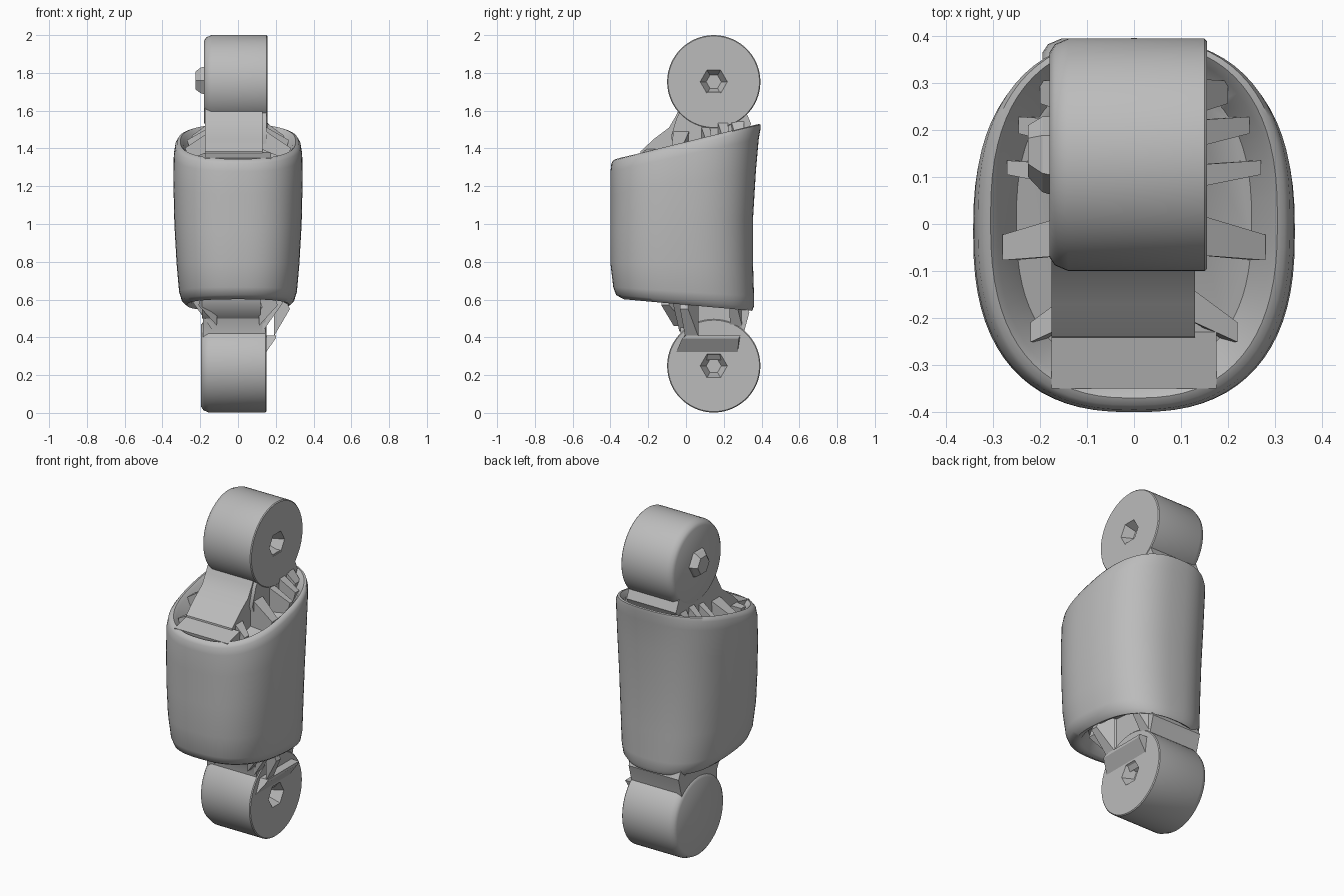
import bpy, bmesh, math
from math import cos, sin, pi, radians

cube = bpy.data.objects.get("Cube")
if cube:
    bpy.data.objects.remove(cube, do_unlink=True)

tone = 0.5
grey = bpy.data.materials.new("light grey")
grey.use_nodes = True
grey.diffuse_color = (tone, tone, tone, 1)
grey.node_tree.nodes["Principled BSDF"].inputs["Base Color"].default_value = (tone, tone, tone, 1)


def finish(bm, name, angle):
    bmesh.ops.recalc_face_normals(bm, faces=bm.faces)
    mesh = bpy.data.meshes.new(name)
    bm.to_mesh(mesh)
    bm.free()
    mesh.materials.append(grey)
    obj = bpy.data.objects.new(name, mesh)
    bpy.context.collection.objects.link(obj)
    bpy.ops.object.select_all(action='DESELECT')
    obj.select_set(True)
    bpy.context.view_layer.objects.active = obj
    bpy.ops.object.shade_smooth_by_angle(angle=radians(angle))


def loft(name, rings, angle=40):
    """Skin a list of equal-length point rings and cap both ends."""
    bm = bmesh.new()
    loops = [[bm.verts.new(p) for p in ring] for ring in rings]
    n = len(loops[0])
    for a, b in zip(loops, loops[1:]):
        for i in range(n):
            j = (i + 1) % n
            bm.faces.new((a[i], a[j], b[j], b[i]))
    bm.faces.new(loops[0])
    bm.faces.new(loops[-1])
    finish(bm, name, angle)


# Body: a rounded sleeve with slanted ends and recessed openings
def rim_top(y):
    return 1.435 + 0.245 * y


def rim_bottom(y):
    return 0.572 - 0.09 * y


def body_ring(f, half_x, front, back, dz=0, n=72):
    mid, half_y = (front + back) / 2, (back - front) / 2
    ring = []
    for i in range(n):
        c, s = cos(2 * pi * i / n), sin(2 * pi * i / n)
        x = half_x * math.copysign(abs(c) ** 0.8, c)
        y = mid + half_y * math.copysign(abs(s) ** 0.8, s)
        ring.append((x, y, rim_bottom(y) + (rim_top(y) - rim_bottom(y)) * f + dz))
    return ring


loft("body_sleeve", [
    body_ring(0, 0.21, -0.26, 0.29, 0.07),
    body_ring(0, 0.245, -0.30, 0.33, 0.01),
    body_ring(0, 0.27, -0.33, 0.35),
    body_ring(0.025, 0.297, -0.37, 0.36),
    body_ring(0.08, 0.312, -0.385, 0.36),
    body_ring(0.25, 0.325, -0.40, 0.355),
    body_ring(0.5, 0.337, -0.40, 0.355),
    body_ring(0.75, 0.342, -0.40, 0.37),
    body_ring(0.92, 0.340, -0.40, 0.385),
    body_ring(0.975, 0.332, -0.395, 0.395),
    body_ring(0.995, 0.320, -0.385, 0.395),
    body_ring(1, 0.305, -0.37, 0.385),
    body_ring(1, 0.290, -0.355, 0.365, -0.015),
    body_ring(1, 0.25, -0.31, 0.32, -0.085),
], 50)


# Joints: short drums lying across, with a tapered socket in the left face
def disc(x, y, z, r, sides=0, n=60):
    ring = []
    for i in range(n):
        a = 2 * pi * i / n
        rad = r
        if sides:
            step = 2 * pi / sides
            rad = r * cos(step / 2) / cos(a % step - step / 2)
        ring.append((x, y + rad * cos(a), z + rad * sin(a)))
    return ring


def joint(name, left, right, z, r):
    y = 0.147
    loft(name, [
        disc(right, y, z, r - 0.03),
        disc(right + 0.012, y, z, r - 0.012),
        disc(right + 0.04, y, z, r),
        disc(left - 0.005, y, z, r),
        disc(left, y, z, r - 0.005),
        disc(left, y, z, 0.072, 6),
        disc(left - 0.06, y, z, 0.04, 6),
    ])


joint("upper_joint", 0.155, -0.18, 1.753, 0.247)
joint("lower_joint", 0.15, -0.195, 0.249, 0.247)
loft("upper_pivot_peg", [
    disc(-0.17, 0.145, 1.76, 0.085, 6),
    disc(-0.195, 0.148, 1.76, 0.08, 6),
    disc(-0.225, 0.155, 1.76, 0.055, 6)], 20)


# Necks: side profiles extended across the width
def slab(name, profile, x0, x1):
    loft(name, [[(x, y, z) for y, z in profile] for x in (x0, x1)])


slab("upper_neck", [
    (-0.02, 1.30), (-0.08, 1.46), (-0.05, 1.56), (-0.02, 1.62), (0.03, 1.70),
    (0.27, 1.70), (0.315, 1.60), (0.345, 1.53), (0.31, 1.46), (0.29, 1.35)], -0.175, 0.152)
slab("upper_front_ramp", [
    (-0.25, 1.30), (-0.24, 1.385), (-0.17, 1.45), (-0.09, 1.51),
    (-0.055, 1.57), (-0.03, 1.62), (0.0, 1.55), (0.0, 1.30)], -0.175, 0.13)
slab("front_ledge", [
    (-0.34, 1.30), (-0.35, 1.35), (-0.23, 1.378), (-0.2, 1.30)], -0.175, 0.175)
slab("lower_neck", [
    (-0.05, 0.66), (-0.08, 0.56), (-0.03, 0.46), (-0.03, 0.36),
    (0.30, 0.36), (0.305, 0.42), (0.335, 0.53), (0.30, 0.60), (0.29, 0.66)], -0.185, 0.145)
slab("lower_front_lip", [
    (-0.13, 0.62), (-0.12, 0.56), (-0.05, 0.50), (0.0, 0.50), (0.0, 0.62)], -0.19, 0.12)

# Overhanging shelf above the lower socket
loft("lower_shelf", [
    [(0.12, -0.07, 0.28), (0.12, -0.01, 0.41), (0.12, 0.29, 0.41), (0.12, 0.27, 0.28)],
    [(0.20, -0.02, 0.395), (0.20, 0.0, 0.41), (0.20, 0.29, 0.41), (0.20, 0.28, 0.395)]], 20)


# Webs: thin triangular ribs bracing each neck against the sleeve rim
def web(name, start, end, wide, drop):
    (x0, y0, z0), (x1, y1, z1) = start, end
    sides = []
    for d in (-wide / 2, wide / 2):
        sides.append([(x0, y0 + d, z0), (x1, y1 + d * 0.6, z1),
                      (x1 * 0.9, y1 + d * 0.6, z1 + drop), (x0, y0 + d, z1 + drop)])
    loft(name, sides, 20)


for side, sx in (("left", 1), ("right", -1)):
    for i, (y0, y1, wide, high, reach) in enumerate((
            (0.27, 0.28, 0.08, 1.58, 0.20), (0.19, 0.21, 0.06, 1.56, 0.245),
            (0.10, 0.12, 0.05, 1.53, 0.27), (-0.02, -0.05, 0.09, 1.51, 0.28),
            (-0.17, -0.23, 0.07, 1.40, 0.22))):
        web(f"{side}_upper_web_{i + 1}", (sx * 0.12, y0, high),
            (sx * reach, y1, rim_top(y1) - 0.02), wide, -0.09)
    for i, (y0, y1, reach) in enumerate(((0.0, -0.05, 0.24), (0.27, 0.25, 0.20))):
        web(f"{side}_lower_web_{i + 1}", (sx * 0.13, y0, 0.43),
            (sx * reach, y1, rim_bottom(y1) + 0.01), 0.07, 0.06)
    web(f"{side}_lower_flare", (sx * 0.11, -0.03, 0.46), (sx * 0.21, -0.11, 0.57), 0.07, 0.06)

# Strut from the shelf up to the sleeve on the left side
web("left_shelf_strut", (0.19, 0.03, 0.405), (0.275, -0.01, 0.55), 0.07, 0.06)
